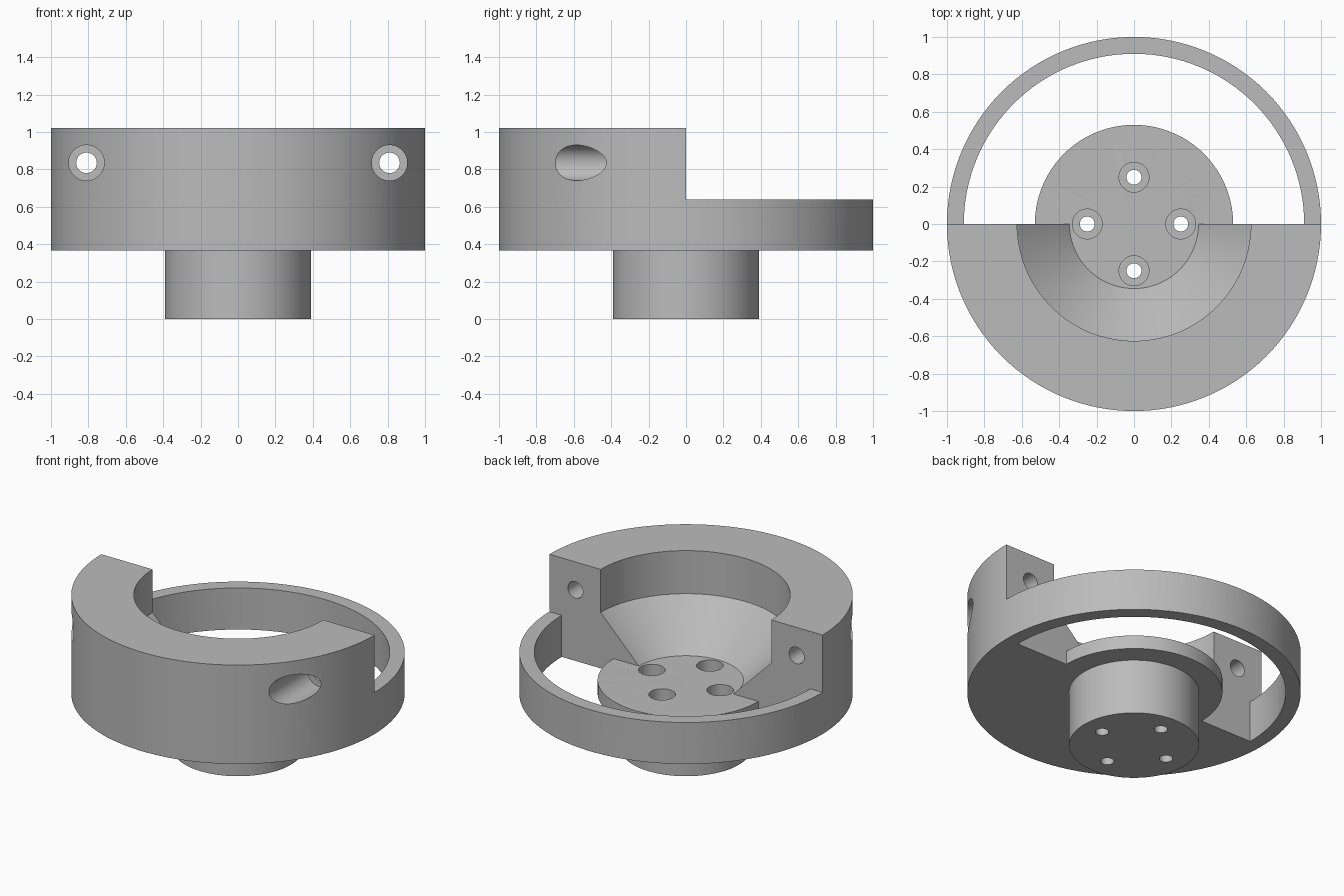
import bpy, bmesh
from math import pi, cos, sin
from mathutils import Matrix, Vector

cube = bpy.data.objects.get("Cube")
if cube:
    bpy.data.objects.remove(cube, do_unlink=True)

grey = bpy.data.materials.new("plain grey")
grey.use_nodes = True
grey.diffuse_color = (0.5, 0.5, 0.5, 1)
grey.node_tree.nodes["Principled BSDF"].inputs["Base Color"].default_value = (0.5, 0.5, 0.5, 1)


def lathe(name, profile, steps, matrix=Matrix(), back_half=False):
    """Revolve an (r, z) profile that starts and ends on the z axis."""
    bm = bmesh.new()
    verts = [bm.verts.new((r, 0, z)) for r, z in profile]
    edges = [bm.edges.new(pair) for pair in zip(verts, verts[1:])]
    bmesh.ops.spin(bm, geom=verts + edges, cent=(0, 0, 0), axis=(0, 0, 1),
                   angle=2 * pi, steps=steps)
    bmesh.ops.remove_doubles(bm, verts=bm.verts, dist=1e-5)
    if back_half:
        bmesh.ops.bisect_plane(bm, geom=bm.verts[:] + bm.edges[:] + bm.faces[:], dist=1e-5,
                               plane_co=(0, 0, 0), plane_no=(0, 1, 0), clear_inner=True)
        rim = [e for e in bm.edges if e.is_boundary]
        bmesh.ops.holes_fill(bm, edges=rim, sides=0)
    bmesh.ops.recalc_face_normals(bm, faces=bm.faces)
    bm.transform(matrix)
    mesh = bpy.data.meshes.new(name)
    bm.to_mesh(mesh)
    bm.free()
    obj = bpy.data.objects.new(name, mesh)
    bpy.context.collection.objects.link(obj)
    return obj


def stepped_drill(name, r_small, r_big, start, step, end, matrix):
    """Bolt hole with a counterbore between the step and the end."""
    profile = [(0, start), (r_small, start), (r_small, step),
               (r_big, step), (r_big, end), (0, end)]
    return lathe(name, profile, 48, matrix)


# Hub, floor, conical seat and thick wall in one revolved body
body = lathe("clamp_body", [(0, 0), (0.39, 0), (0.39, 0.365), (1, 0.365), (1, 1.02),
                            (0.625, 1.02), (0.625, 0.735), (0.345, 0.455), (0, 0.455)], 128)
body.data.materials.append(grey)

# Back half is cut down to a floor disc and a thin low ring
cutters = [lathe("back_cutter", [(0, 0.455), (0.53, 0.455), (0.53, 0.3), (0.91, 0.3),
                                 (0.91, 0.64), (1.2, 0.64), (1.2, 1.2), (0, 1.2)],
                 128, back_half=True)]

# Four vertical bolt holes through the hub
for i in range(4):
    a = i * pi / 2
    place = Matrix.Translation(Vector((cos(a), sin(a), 0)) * 0.25)
    cutters.append(stepped_drill("hub_drill", 0.04, 0.08, -0.1, 0.2, 0.6, place))

# Two horizontal bolt holes, counterbored from the front
for side in (-1, 1):
    place = Matrix.Translation((side * 0.81, 0, 0.835)) @ Matrix.Rotation(pi / 2, 4, "X")
    cutters.append(stepped_drill("wall_drill", 0.055, 0.095, -0.1, 0.3, 1.1, place))

bpy.ops.object.select_all(action="DESELECT")
bpy.context.view_layer.objects.active = body
body.select_set(True)
for cutter in cutters:
    cutter.hide_render = True
    mod = body.modifiers.new("cut", "BOOLEAN")
    mod.operation, mod.solver, mod.object = "DIFFERENCE", "EXACT", cutter
    bpy.ops.object.modifier_apply(modifier=mod.name)
    bpy.data.objects.remove(cutter, do_unlink=True)

bpy.ops.object.shade_smooth_by_angle(angle=pi / 6)
